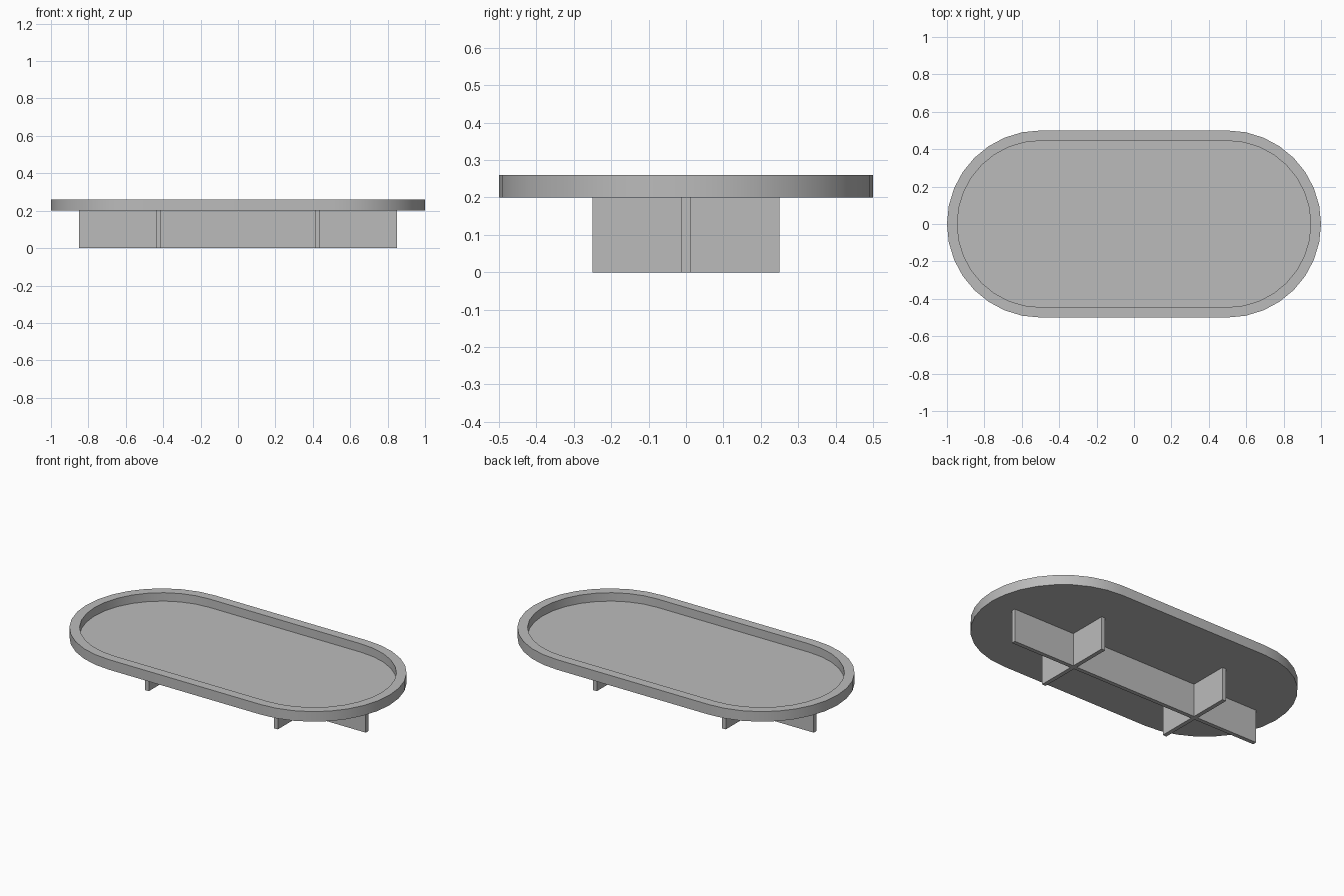
import bpy
import bmesh
import math

if "Cube" in bpy.data.objects:
    bpy.data.objects.remove(bpy.data.objects["Cube"], do_unlink=True)

HALF_STRAIGHT = 0.5      # half length of the straight sides
ARC_STEPS = 16           # segments in each rounded end
TRAY_BOTTOM, TRAY_FLOOR, TRAY_TOP = 0.2, 0.21, 0.26

grey = bpy.data.materials.new("plain grey")
grey.use_nodes = True
grey.diffuse_color = (0.5, 0.5, 0.5, 1)
grey.node_tree.nodes["Principled BSDF"].inputs["Base Color"].default_value = (0.5, 0.5, 0.5, 1)


def stadium_loop(bm, radius, z):
    """Counter-clockwise ring of vertices around a round-ended outline."""
    loop = []
    for side in (1, -1):
        for i in range(ARC_STEPS + 1):
            a = -math.pi / 2 + math.pi * i / ARC_STEPS
            loop.append(bm.verts.new((side * (HALF_STRAIGHT + radius * math.cos(a)),
                                      side * radius * math.sin(a), z)))
    return loop


def finish(name, bm):
    mesh = bpy.data.meshes.new(name)
    bmesh.ops.recalc_face_normals(bm, faces=bm.faces)
    bm.to_mesh(mesh)
    bm.free()
    mesh.materials.append(grey)
    obj = bpy.data.objects.new(name, mesh)
    bpy.context.collection.objects.link(obj)
    return obj


def plate(name, x, size_x, size_y):
    """Upright support plate from the ground to the tray underside."""
    bm = bmesh.new()
    bmesh.ops.create_cube(bm, size=1)
    bmesh.ops.scale(bm, vec=(size_x, size_y, TRAY_BOTTOM), verts=bm.verts)
    bmesh.ops.translate(bm, vec=(x, 0, TRAY_BOTTOM / 2), verts=bm.verts)
    return finish(name, bm)


# Tray: outer wall, rim, inner wall and recessed floor
bm = bmesh.new()
rings = [stadium_loop(bm, r, z) for r, z in (
    (0.5, TRAY_BOTTOM), (0.5, TRAY_TOP), (0.445, TRAY_TOP), (0.445, TRAY_FLOOR))]
for lower, upper in zip(rings, rings[1:]):
    for i in range(len(lower)):
        j = (i + 1) % len(lower)
        bm.faces.new((lower[i], lower[j], upper[j], upper[i]))
bm.faces.new(rings[0][::-1])
bm.faces.new(rings[-1])
tray = finish("tray", bm)
bpy.ops.object.select_all(action="DESELECT")
tray.select_set(True)
bpy.context.view_layer.objects.active = tray
bpy.ops.object.shade_smooth_by_angle(angle=math.radians(30))

# Base: one long plate crossed by two short ones
plate("long_support", 0, 1.7, 0.025)
for side, x in (("left", 0.425), ("right", -0.425)):
    plate(side + "_cross_support", x, 0.025, 0.5)
